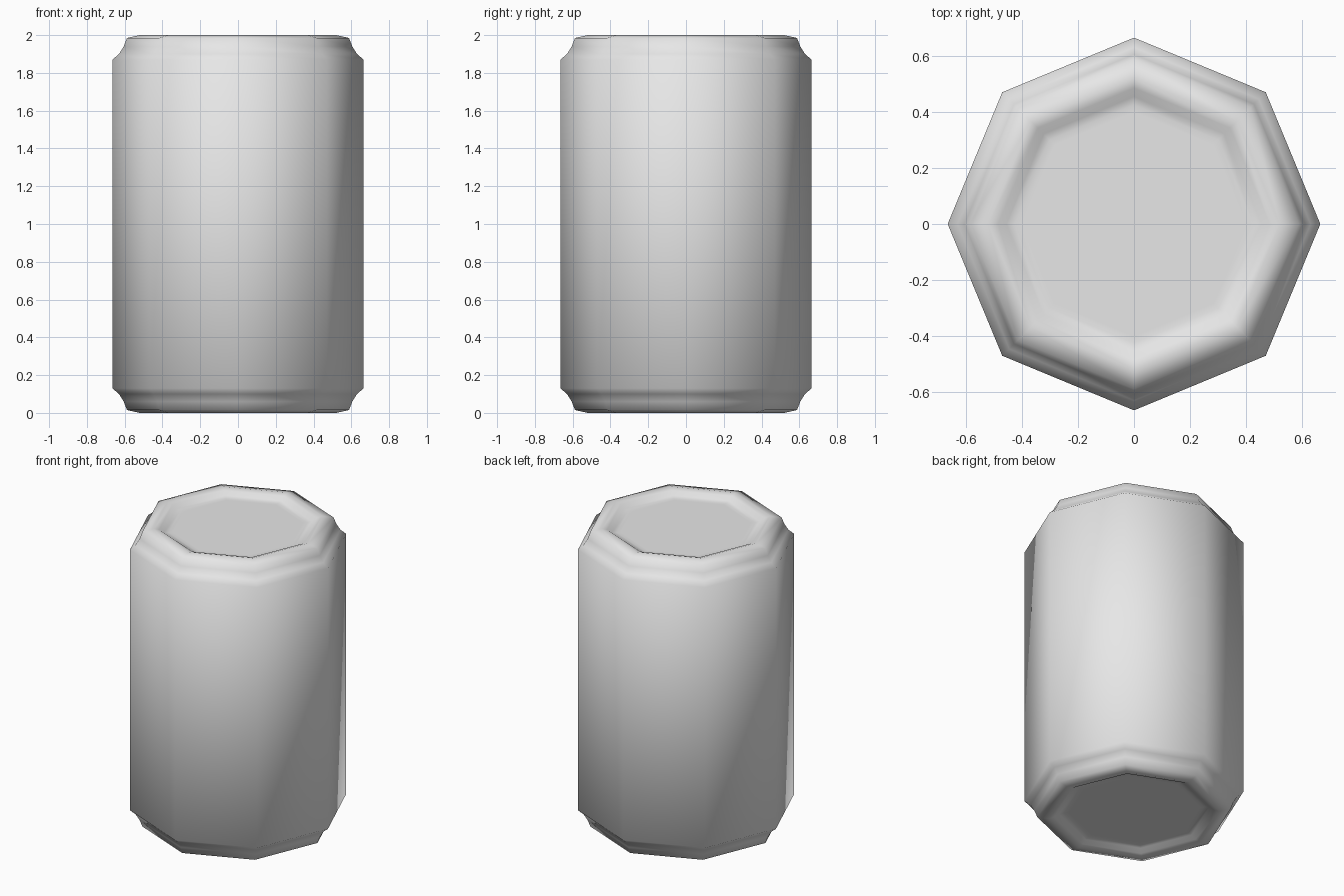
import bpy
import bmesh
from math import cos, sin, pi

cube = bpy.data.objects.get("Cube")
if cube:
    bpy.data.objects.remove(cube, do_unlink=True)

SIDES = 8
HEIGHT = 2.0

# Half profile (radius, z), from the recessed lid out to the shoulder
top = [(0.40, 1.965), (0.425, 1.965), (0.455, 1.97), (0.485, 1.99), (0.52, 2.0),
       (0.588, 1.985), (0.605, 1.94), (0.63, 1.90), (0.665, 1.87)]
profile = top + [(r, HEIGHT - z) for r, z in reversed(top)]

# Bare metal
metal = bpy.data.materials.new("bare_metal")
metal.use_nodes = True
grey = (0.8, 0.8, 0.8, 1.0)
metal.diffuse_color = grey
metal.node_tree.nodes["Principled BSDF"].inputs["Base Color"].default_value = grey

# Can body: rings of the profile, bridged and capped
bm = bmesh.new()
rings = [[bm.verts.new((r * cos(2 * pi * i / SIDES), r * sin(2 * pi * i / SIDES), z))
          for i in range(SIDES)] for r, z in profile]
for upper, lower in zip(rings, rings[1:]):
    for i in range(SIDES):
        j = (i + 1) % SIDES
        bm.faces.new((upper[i], lower[i], lower[j], upper[j]))
bm.faces.new(rings[0])
bm.faces.new(rings[-1][::-1])
bmesh.ops.recalc_face_normals(bm, faces=bm.faces[:])
for face in bm.faces:
    face.smooth = True

mesh = bpy.data.meshes.new("can_body")
bm.to_mesh(mesh)
bm.free()
mesh.materials.append(metal)
can = bpy.data.objects.new("can_body", mesh)
bpy.context.collection.objects.link(can)
